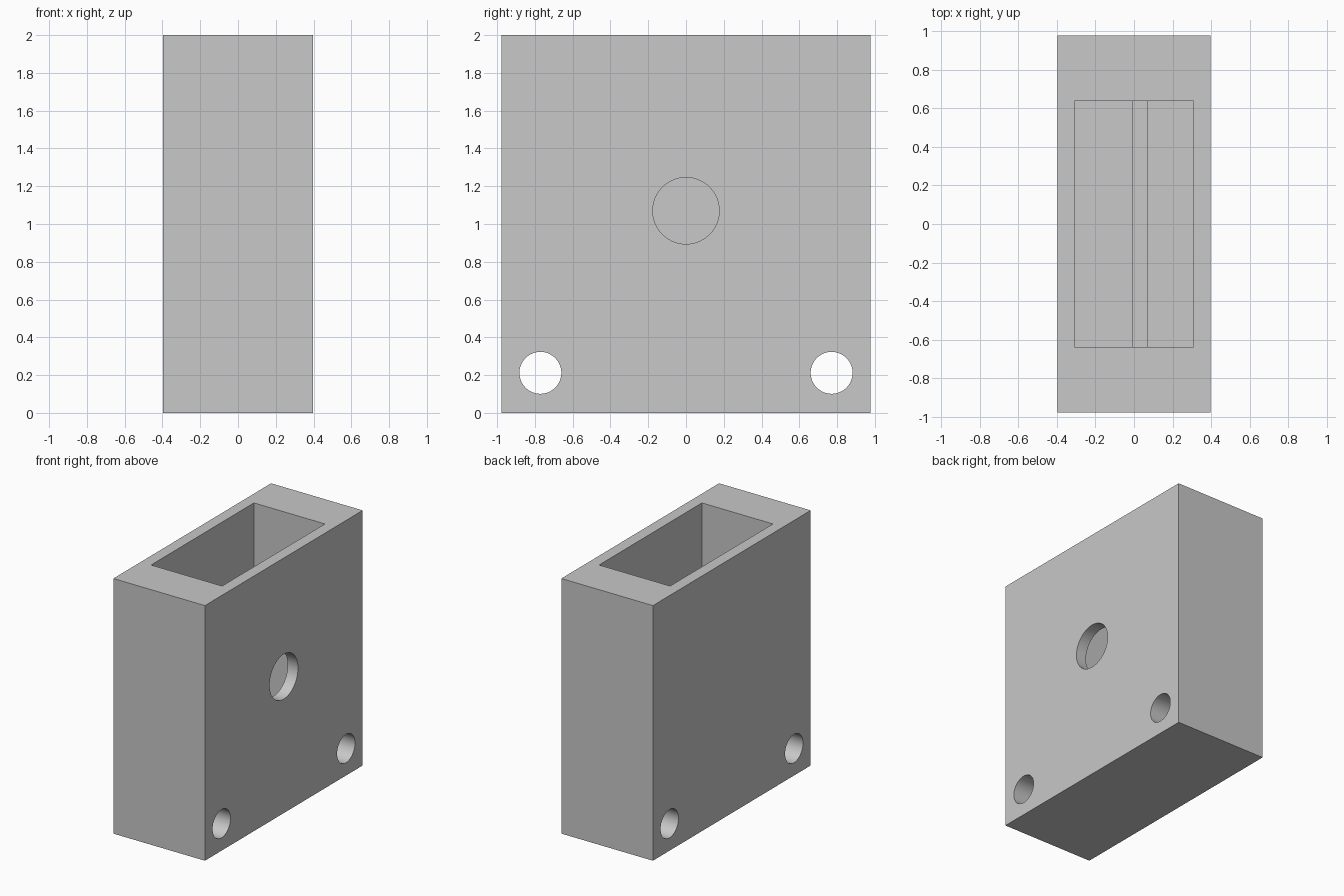
import bpy
import math

if "Cube" in bpy.data.objects:
    bpy.data.objects.remove(bpy.data.objects["Cube"], do_unlink=True)

grey = bpy.data.materials.new("light_grey")
grey.use_nodes = True
colour = (0.58, 0.58, 0.58, 1)
grey.diffuse_color = colour
grey.node_tree.nodes["Principled BSDF"].inputs["Base Color"].default_value = colour


def box(name, low, high):
    """Box between two opposite corners."""
    centre = [(a + b) / 2 for a, b in zip(low, high)]
    bpy.ops.mesh.primitive_cube_add(size=1, location=centre)
    ob = bpy.context.object
    ob.name = name
    ob.scale = [b - a for a, b in zip(low, high)]
    bpy.ops.object.transform_apply(location=True, rotation=False, scale=True)
    ob.data.materials.append(grey)
    return ob


def rod(name, radius, x0, x1, y, z):
    """Cylinder lying along x."""
    bpy.ops.mesh.primitive_cylinder_add(
        vertices=64, radius=radius, depth=x1 - x0,
        location=((x0 + x1) / 2, y, z), rotation=(0, math.pi / 2, 0))
    ob = bpy.context.object
    ob.name = name
    ob.data.materials.append(grey)
    return ob


def combine(target, tool, operation):
    """Apply a boolean and remove the tool."""
    mod = target.modifiers.new(tool.name, "BOOLEAN")
    mod.operation = operation
    mod.solver = "EXACT"
    mod.object = tool
    bpy.context.view_layer.objects.active = target
    bpy.ops.object.modifier_apply(modifier=mod.name)
    bpy.data.objects.remove(tool, do_unlink=True)


W, L, H = 0.397, 0.977, 2.0
PX, PY, FLOOR = 0.308, 0.637, 0.14

# Housing block with an open pocket
housing = box("housing", (-W, -L, 0), (W, L, H))
combine(housing, box("pocket", (-PX, -PY, FLOOR), (PX, PY, H + 0.1)), "DIFFERENCE")

# Low divider along the pocket floor
combine(housing, box("divider", (-0.01, -PY - 0.02, FLOOR - 0.02),
                     (0.07, PY + 0.02, 0.4)), "UNION")

# Round window through one side wall
combine(housing, rod("window", 0.176, 0.2, W + 0.1, 0, 1.07), "DIFFERENCE")

# Mounting holes right through the lower corners
for side in (-1, 1):
    combine(housing, rod("mounting_hole", 0.111, -W - 0.1, W + 0.1,
                         side * 0.771, 0.212), "DIFFERENCE")

# Smooth bores, crisp block edges
bpy.ops.object.select_all(action="DESELECT")
housing.select_set(True)
bpy.context.view_layer.objects.active = housing
bpy.ops.object.shade_smooth_by_angle(angle=math.radians(30))
